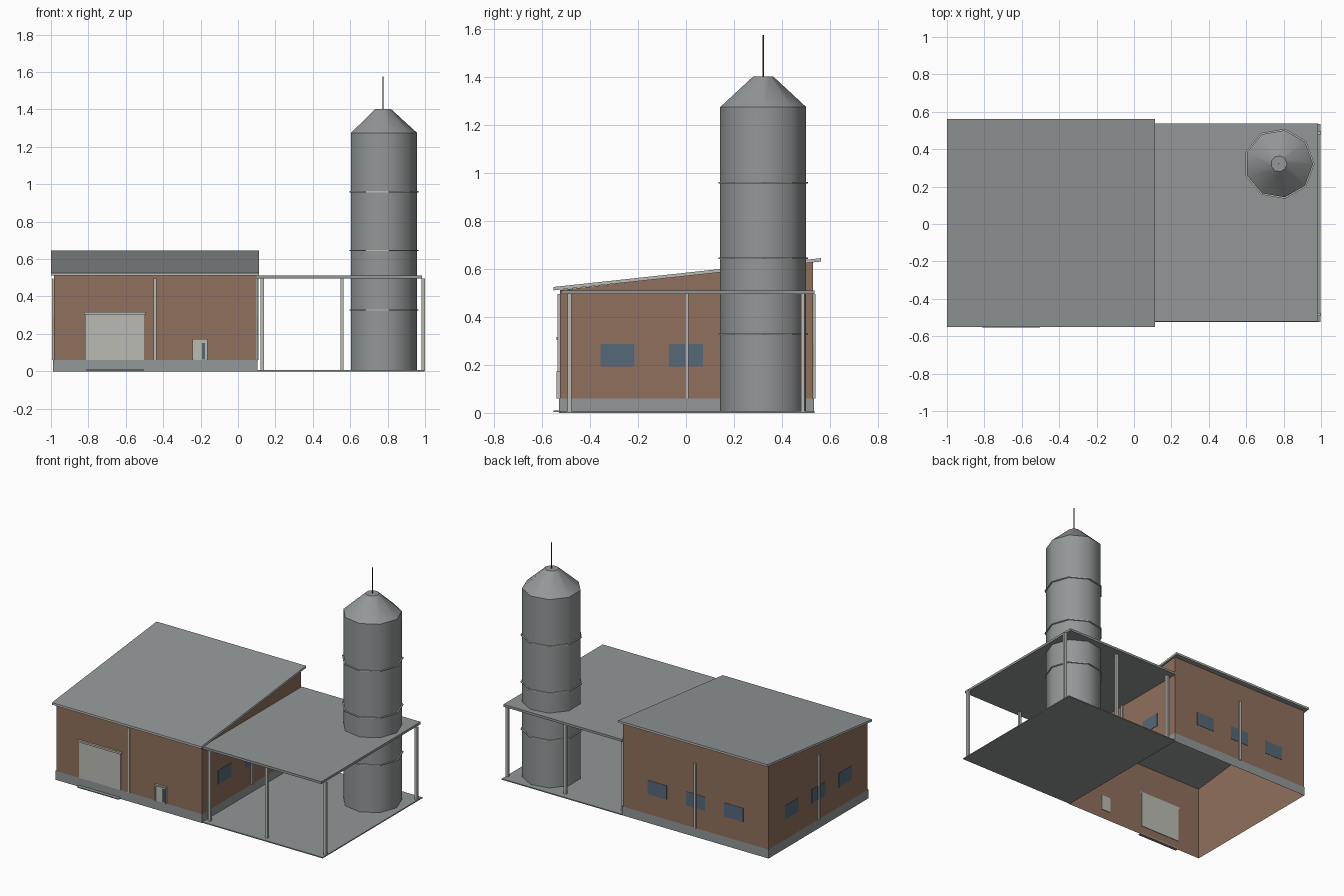
import bpy, bmesh, math
from mathutils import Vector

cube = bpy.data.objects.get("Cube")
if cube:
    bpy.data.objects.remove(cube, do_unlink=True)


def material(name, r, g, b):
    m = bpy.data.materials.new(name)
    m.use_nodes = True
    m.diffuse_color = (r, g, b, 1)
    m.node_tree.nodes["Principled BSDF"].inputs["Base Color"].default_value = (r, g, b, 1)
    return m


BRICK = material("brick brown", 0.28, 0.16, 0.11)
GREY = material("metal grey", 0.29, 0.31, 0.31)
TRIM = material("pale trim", 0.5, 0.5, 0.46)
GLASS = material("window blue", 0.09, 0.14, 0.19)
DARK = material("dark metal", 0.05, 0.05, 0.05)


def finish(name, bm, *mats):
    mesh = bpy.data.meshes.new(name)
    bm.normal_update()
    bm.to_mesh(mesh)
    bm.free()
    for m in mats:
        mesh.materials.append(m)
    ob = bpy.data.objects.new(name, mesh)
    bpy.context.collection.objects.link(ob)
    return ob


def box(name, xs, ys, zs, mat):
    bm = bmesh.new()
    bmesh.ops.create_cube(bm, size=1)
    for v in bm.verts:
        v.co = Vector([(a + b) / 2 + c * (b - a) for (a, b), c in zip((xs, ys, zs), v.co)])
    return finish(name, bm, mat)


def shear(ob, rise):
    # lift the back edge into a single slope
    for v in ob.data.vertices:
        if v.co.y > 0:
            v.co.z += rise
    ob.data.update()


def shell(name, xs, ys, zs, mat, rise=0):
    # four walls, open above and below
    bm = bmesh.new()
    bmesh.ops.create_cube(bm, size=1)
    bmesh.ops.delete(bm, geom=[f for f in bm.faces if abs(f.normal.z) > 0.5], context="FACES_ONLY")
    for v in bm.verts:
        up = v.co.z > 0
        back = v.co.y > 0
        v.co = Vector([(a + b) / 2 + c * (b - a) for (a, b), c in zip((xs, ys, zs), v.co)])
        if up and back:
            v.co.z += rise
    return finish(name, bm, mat)


LEFT, RIGHT, FRONT, BACK = -0.985, 0.1, -0.525, 0.53
MID = (LEFT + RIGHT) / 2
SLOPE = 0.12

# Hall walls, plinth and sloping roof
shell("hall_walls", (LEFT, RIGHT), (FRONT, BACK), (0, 0.512), BRICK, SLOPE)
shell("plinth", (LEFT - 0.004, RIGHT + 0.004), (FRONT - 0.004, BACK + 0.004), (0, 0.06), GREY)
roof = box("hall_roof", (-1, 0.113), (-0.552, 0.562), (0.511, 0.525), GREY)
shear(roof, SLOPE)
roof.data.materials.append(TRIM)
for f in roof.data.polygons:
    if abs(f.normal.z) < 0.5:
        f.material_index = 1


def on_wall(name, side, along, half, zs, depth, mat):
    # plate straddling one of the four walls
    span = (along - half, along + half)
    pos = {"front": FRONT, "back": BACK, "left": LEFT, "right": RIGHT}[side]
    out = 1 if side in ("back", "right") else -1
    thick = tuple(sorted((pos + out * 0.001, pos + out * depth)))
    if side in ("front", "back"):
        return box(name, span, thick, zs, mat)
    return box(name, thick, span, zs, mat)


# Windows in threes, and one pilaster per wall
for side, centre in (("back", MID), ("left", 0), ("right", 0)):
    for i in (-1, 0, 1):
        on_wall(f"{side}_window", side, centre + i * 0.285, 0.071, (0.193, 0.287), 0.003, GLASS)
for side, centre in (("front", MID), ("back", MID), ("left", 0), ("right", 0.003)):
    on_wall(f"{side}_pilaster", side, centre, 0.008, (0.06, 0.495), 0.01, TRIM)

# Loading door with surround and step
box("loading_door", (-0.813, -0.503), (FRONT - 0.005, FRONT + 0.004), (0.06, 0.306), TRIM)
box("loading_door_lintel", (-0.823, -0.495), (FRONT - 0.014, FRONT), (0.304, 0.316), TRIM)
box("loading_step", (-0.813, -0.503), (-0.553, FRONT), (0.004, 0.01), GREY)

# Small entrance with frame and glass strip
box("entrance_door", (-0.238, -0.168), (FRONT - 0.006, FRONT + 0.004), (0.06, 0.165), TRIM)
box("entrance_glass", (-0.193, -0.177), (FRONT - 0.009, FRONT - 0.005), (0.064, 0.152), GLASS)
for x in (-0.241, -0.165):
    box("entrance_jamb", (x - 0.003, x + 0.003), (FRONT - 0.014, FRONT), (0.06, 0.17), TRIM)
box("entrance_head", (-0.244, -0.162), (FRONT - 0.014, FRONT), (0.164, 0.172), TRIM)

# Open yard: floor, canopy and posts
box("yard_floor", (RIGHT, 0.998), (FRONT, 0.535), (0, 0.007), GREY)
box("canopy", (RIGHT, 0.985), (-0.52, 0.536), (0.495, 0.511), GREY)
for x in (0.13, 0.556, 0.99):
    for y in (-0.485, 0.487):
        box("canopy_post", (x - 0.009, x + 0.009), (y - 0.008, y + 0.008), (0.005, 0.497), TRIM)


def lathe(name, profile, mat, sides=9, closed=False):
    # revolve (radius, height) points about the silo axis
    bm = bmesh.new()
    rings = []
    for r, z in profile:
        turn = [i * math.tau / sides for i in range(sides)]
        rings.append([bm.verts.new((0.775 + r * math.cos(a), 0.322 + r * math.sin(a), z)) for a in turn])
    pairs = list(zip(rings, rings[1:]))
    if closed:
        pairs.append((rings[-1], rings[0]))
    else:
        bm.faces.new(rings[0][::-1])
        bm.faces.new(rings[-1])
    for low, high in pairs:
        for i in range(sides):
            j = (i + 1) % sides
            bm.faces.new((low[i], low[j], high[j], high[i]))
    return finish(name, bm, mat)


# Silo with conical cap, bands and mast
silo = lathe("silo", [(0.182, 0.001), (0.182, 1.275), (0.043, 1.402)], GREY)
bpy.ops.object.select_all(action="DESELECT")
silo.select_set(True)
bpy.context.view_layer.objects.active = silo
bpy.ops.object.shade_smooth_by_angle(angle=math.radians(44))
for z in (0.327, 0.645, 0.96):
    lathe("silo_band", [(0.18, z - 0.003), (0.19, z - 0.003), (0.19, z + 0.003), (0.18, z + 0.003)], TRIM, closed=True)
lathe("mast", [(0.003, 1.4), (0.003, 1.576)], DARK, sides=6)
